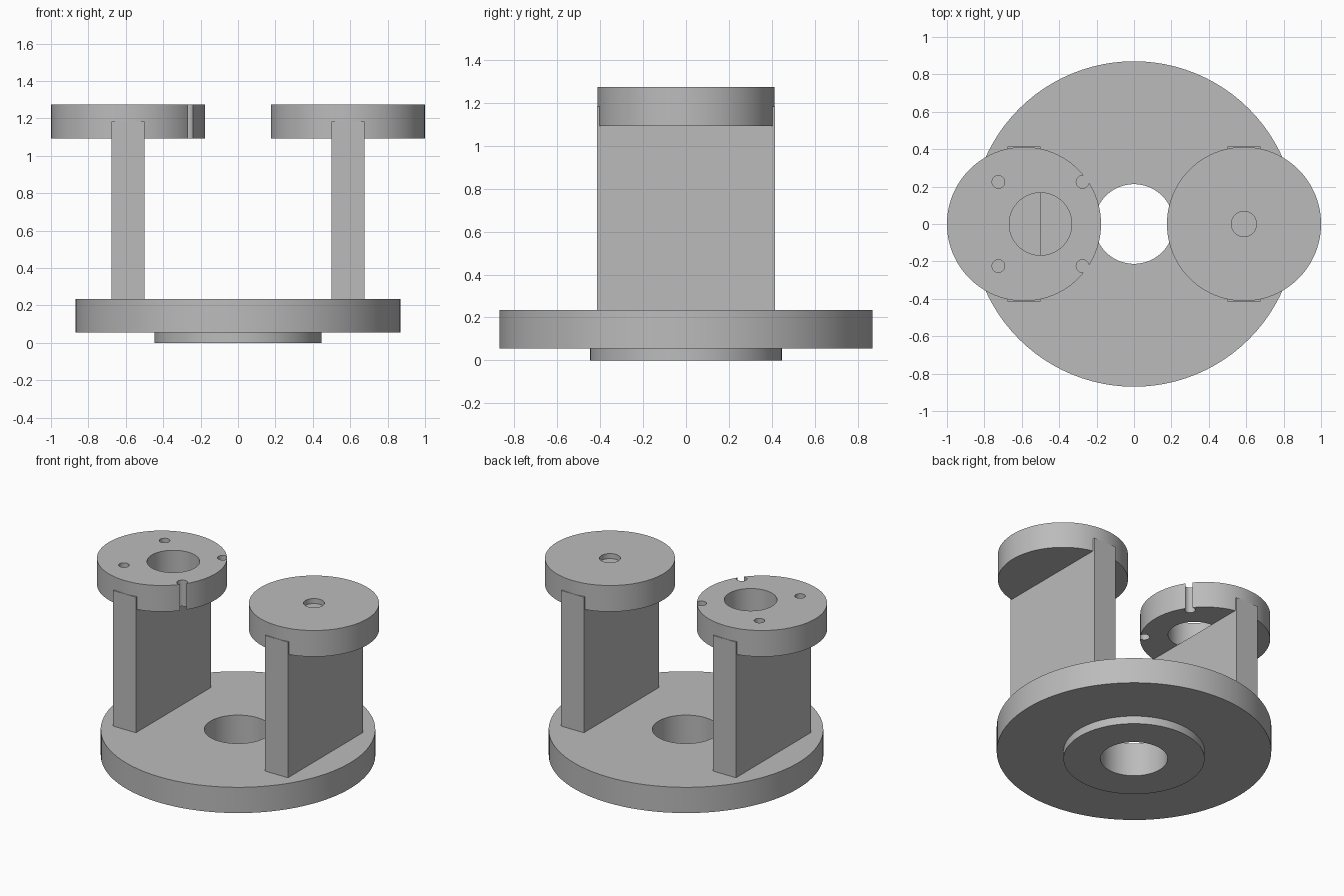
import bpy
import bmesh
import math
from mathutils import Matrix, Vector

cube = bpy.data.objects.get("Cube")
if cube:
    bpy.data.objects.remove(cube, do_unlink=True)

grey = bpy.data.materials.new("plain grey")
grey.use_nodes = True
COLOUR = (0.5, 0.5, 0.5, 1)
grey.diffuse_color = COLOUR
grey.node_tree.nodes["Principled BSDF"].inputs["Base Color"].default_value = COLOUR

SEGMENTS = 96
HEAD_X, HEAD_R = 0.588, 0.412
HEAD_BOTTOM, HEAD_TOP = 1.092, 1.275


def add_object(name, bm):
    bmesh.ops.recalc_face_normals(bm, faces=bm.faces)
    mesh = bpy.data.meshes.new(name)
    bm.to_mesh(mesh)
    bm.free()
    mesh.materials.append(grey)
    obj = bpy.data.objects.new(name, mesh)
    bpy.context.collection.objects.link(obj)
    return obj


def cylinder(name, x, y, radius, bottom, top, segments=SEGMENTS):
    bm = bmesh.new()
    place = Matrix.Translation((x, y, (bottom + top) / 2))
    bmesh.ops.create_cone(bm, cap_ends=True, segments=segments, radius1=radius,
                          radius2=radius, depth=top - bottom, matrix=place)
    return add_object(name, bm)


def box(name, low, high):
    bm = bmesh.new()
    low, high = Vector(low), Vector(high)
    place = Matrix.Translation((low + high) / 2) @ Matrix.Diagonal((*(high - low), 1))
    bmesh.ops.create_cube(bm, size=1, matrix=place)
    return add_object(name, bm)


def ring(name, profile):
    """Revolve a closed (radius, height) profile around the z axis."""
    bm = bmesh.new()
    loops = []
    for i in range(SEGMENTS):
        a = math.tau * i / SEGMENTS
        loops.append([bm.verts.new((r * math.cos(a), r * math.sin(a), z)) for r, z in profile])
    n = len(profile)
    for i, here in enumerate(loops):
        after = loops[(i + 1) % SEGMENTS]
        for j in range(n):
            k = (j + 1) % n
            bm.faces.new((here[j], after[j], after[k], here[k]))
    return add_object(name, bm)


def cut(target, cutter):
    cutter.hide_render = True
    mod = target.modifiers.new("cut", 'BOOLEAN')
    mod.operation = 'DIFFERENCE'
    mod.solver = 'EXACT'
    mod.object = cutter
    bpy.context.view_layer.objects.active = target
    bpy.ops.object.modifier_apply(modifier=mod.name)
    bpy.data.objects.remove(cutter, do_unlink=True)


# Round base with a stepped boss underneath and a bore through the middle
base = ring("base_flange", [(0.213, 0), (0.447, 0), (0.447, 0.055),
                            (0.87, 0.055), (0.87, 0.235), (0.213, 0.235)])

# Two upright walls and the round heads on top of them
parts = [base]
heads, posts = {}, {}
for side, sign in (("left", 1), ("right", -1)):
    cx = sign * HEAD_X
    posts[side] = box(side + "_post", (cx - 0.088, -0.414, 0.2), (cx + 0.088, 0.414, 1.183))
    heads[side] = cylinder(side + "_head", cx, 0, HEAD_R, HEAD_BOTTOM, HEAD_TOP)
    parts += [posts[side], heads[side]]

# Shallow centre recess in the left head
cut(heads["left"], cylinder("recess_cutter", HEAD_X, 0, 0.067, HEAD_TOP - 0.035, 1.4, 48))

# Large bore in the right head, ending on the post
BORE_X, BORE_R = -0.5, 0.167
cut(heads["right"], cylinder("bore_cutter", BORE_X, 0, BORE_R, 1, 1.4))
cut(posts["right"], cylinder("post_bore_cutter", BORE_X, 0, BORE_R, HEAD_BOTTOM, 1.4))

# Four screw holes around the bore; the inner pair breaks through the rim
for dx in (-0.225, 0.225):
    for dy in (-0.225, 0.225):
        cut(heads["right"], cylinder("screw_cutter", BORE_X + dx, dy, 0.034, 1, 1.4, 32))

# Smooth round walls, keep edges sharp
bpy.ops.object.select_all(action='DESELECT')
for part in parts:
    part.select_set(True)
bpy.context.view_layer.objects.active = base
bpy.ops.object.shade_smooth_by_angle(angle=math.radians(30))
